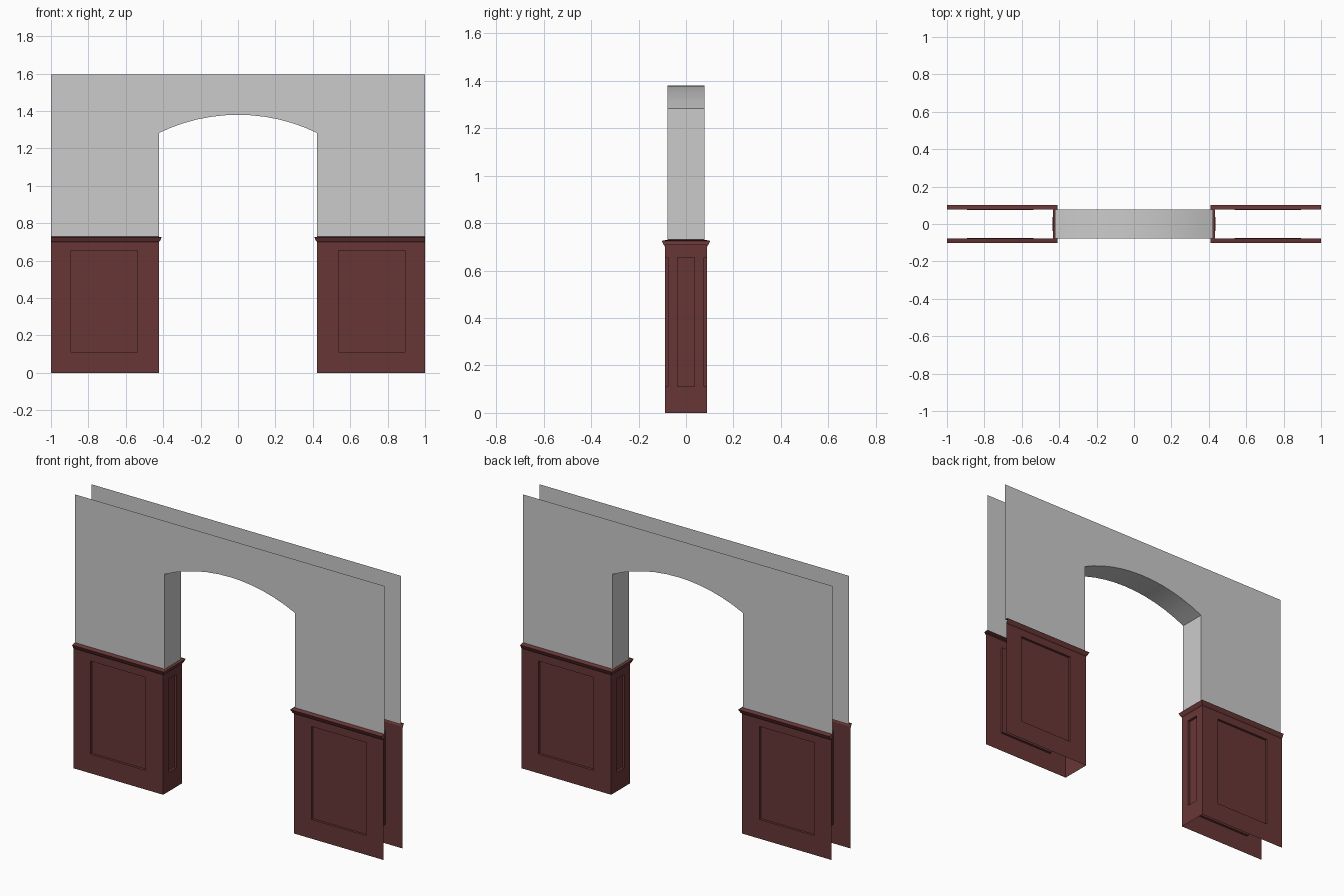
import bpy, bmesh, math
from mathutils import Vector

if "Cube" in bpy.data.objects:
    bpy.data.objects.remove(bpy.data.objects["Cube"])

HALF_L, HEIGHT = 1.0, 1.595
OPEN = 0.422                  # half width of the opening
WALL_Y, WAIN_Y = 0.077, 0.088  # half depths of plaster and wainscot
RAIL_Z, SPRING, APEX = 0.728, 1.283, 1.38

wood = bpy.data.materials.new("dark_wood")
wood.diffuse_color = (0.14, 0.037, 0.037, 1)
wood.use_nodes = True
wood.node_tree.nodes["Principled BSDF"].inputs["Base Color"].default_value = wood.diffuse_color


def make_object(name, bm, mat=None, mirror=False):
    bmesh.ops.remove_doubles(bm, verts=bm.verts, dist=1e-5)
    me = bpy.data.meshes.new(name)
    bm.to_mesh(me)
    bm.free()
    ob = bpy.data.objects.new(name, me)
    bpy.context.collection.objects.link(ob)
    if mat:
        me.materials.append(mat)
    if mirror:
        ob.modifiers.new("mirror", 'MIRROR')
    return ob


def face(bm, pts):
    return bm.faces.new([bm.verts.new(p) for p in pts])


# Plaster wall: two open sheets joined by the lining of the arched opening
def arched_wall():
    bm = bmesh.new()
    rise = APEX - SPRING
    r = (OPEN ** 2 + rise ** 2) / (2 * rise)
    span = math.asin(OPEN / r)
    n = 12
    angles = [-span + 2 * span * i / n for i in range(n + 1)]
    arch = [(r * math.sin(a), APEX - r + r * math.cos(a)) for a in angles]
    edge = [(-OPEN, RAIL_Z)] + arch + [(OPEN, RAIL_Z)]
    for s in (-1, 1):
        def quad(pts):
            face(bm, [(x, s * WALL_Y, z) for x, z in (pts if s < 0 else pts[::-1])])
        for (x0, z0), (x1, z1) in zip(arch, arch[1:]):
            quad([(x0, z0), (x1, z1), (x1, HEIGHT), (x0, HEIGHT)])
        for a, b in ((-HALF_L, -OPEN), (OPEN, HALF_L)):
            for z0, z1 in ((RAIL_Z, SPRING), (SPRING, HEIGHT)):
                quad([(a, z0), (b, z0), (b, z1), (a, z1)])
    for (x0, z0), (x1, z1) in zip(edge, edge[1:]):
        face(bm, [(x0, -WALL_Y, z0), (x0, WALL_Y, z0), (x1, WALL_Y, z1), (x1, -WALL_Y, z1)])
    return make_object("arched_wall", bm)


wall = arched_wall()
bpy.context.view_layer.objects.active = wall
wall.select_set(True)
bpy.ops.object.shade_smooth_by_angle(angle=math.radians(30))


# Wainscot sheet from a to b (plan points) with a recessed panel u0..u1 along it
def recessed_sheet(bm, a, b, u0, u1, z0=0.112, z1=0.655, depth=0.014):
    a, b = Vector((*a, 0)), Vector((*b, 0))
    d = (b - a).normalized()
    inward = Vector((-d.y, d.x, 0)) * depth

    def ring(ua, ub, za, zb, off=Vector()):
        return [a + d * u + Vector((0, 0, z)) + off
                for u, z in ((ua, za), (ub, za), (ub, zb), (ua, zb))]
    rings = [ring(0, (b - a).length, 0, 0.71), ring(u0, u1, z0, z1),
             ring(u0, u1, z0, z1, inward)]
    for o, i in zip(rings, rings[1:]):
        for k in range(4):
            m = (k + 1) % 4
            face(bm, [o[k], o[m], i[m], i[k]])
    face(bm, rings[2])


# Walk around the +x pier: back, jamb, front (outside on the right of travel)
plan = [(HALF_L, WAIN_Y), (OPEN, WAIN_Y), (OPEN, -WAIN_Y), (HALF_L, -WAIN_Y)]
bm = bmesh.new()
recessed_sheet(bm, plan[0], plan[1], 0.108, 0.463)
recessed_sheet(bm, plan[1], plan[2], WAIN_Y - 0.037, WAIN_Y + 0.037)
recessed_sheet(bm, plan[2], plan[3], 0.115, 0.47)
make_object("wainscot", bm, wood, mirror=True)

# Chair rail: small flared profile swept around the same plan
bm = bmesh.new()
profile = [(0, 0.70), (0.005, 0.706), (0.014, 0.725), (-0.011, 0.73)]
for (o0, z0), (o1, z1) in zip(profile, profile[1:]):
    def path(o, z):
        x, y = OPEN - o, WAIN_Y + o
        return [(HALF_L, y, z), (x, y, z), (x, -y, z), (HALF_L, -y, z)]
    lo, hi = path(o0, z0), path(o1, z1)
    for k in range(3):
        face(bm, [lo[k], lo[k + 1], hi[k + 1], hi[k]])
make_object("chair_rail", bm, wood, mirror=True)
